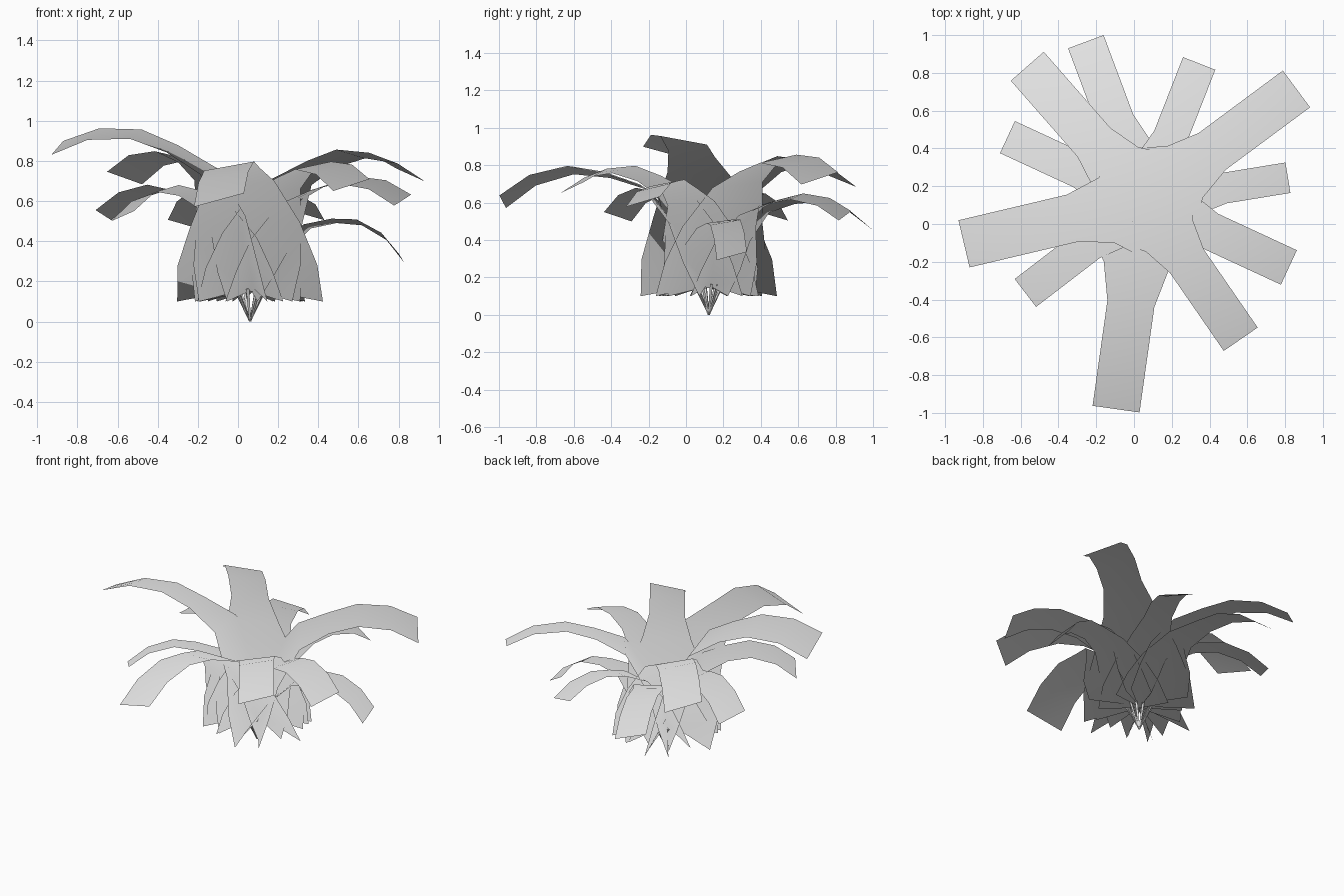
import bpy, bmesh, math
from mathutils import Vector, Matrix

cube = bpy.data.objects.get("Cube")
if cube:
    bpy.data.objects.remove(cube, do_unlink=True)

grey = bpy.data.materials.new("pale grey")
grey.use_nodes = True
grey.diffuse_color = (0.8, 0.8, 0.8, 1)
grey.node_tree.nodes["Principled BSDF"].inputs["Base Color"].default_value = (0.8, 0.8, 0.8, 1)

CENTRE = Vector((0.06, 0.122, 0.1))

# Leaf profile for a full-size leaf: reach, rise, half width
PROFILE = [(0.0, 0.0, 0.365), (0.09, 0.18, 0.35), (0.18, 0.38, 0.275), (0.35, 0.58, 0.172),
           (0.55, 0.645, 0.125), (0.745, 0.67, 0.125), (0.95, 0.615, 0.125), (1.11, 0.5, 0.125)]
FULL = Vector(PROFILE[-1][:2])
NOTCH = Vector((0.005, 0.07))

# Middle of each leaf tip, counter-clockwise from the front, and extra arch
LEAVES = [((-0.095, -0.98, 0.605), 0), ((0.565, -0.61, 0.68), 0), ((0.82, -0.23, 0.605), 0),
          ((0.815, 0.245, 0.315), 0.06), ((0.86, 0.715, 0.73), -0.01), ((0.345, 0.85, 0.53), 0),
          ((-0.255, 0.965, 0.48), 0), ((-0.565, 0.835, 0.715), 0.01), ((-0.67, 0.46, 0.53), 0.04),
          ((-0.90, -0.105, 0.865), -0.015), ((-0.575, -0.365, 0.525), 0.045)]


def finish(bm, name):
    mesh = bpy.data.meshes.new(name)
    bm.to_mesh(mesh)
    bm.free()
    mesh.materials.append(grey)
    obj = bpy.data.objects.new(name, mesh)
    bpy.context.collection.objects.link(obj)
    return mesh


def heading(tip):
    span = Vector(tip) - CENTRE
    return span, Vector((span.x, span.y, 0)).normalized()


def leaf(tip, arch, name):
    """Wide-based arching ribbon, scaled and pitched to reach its tip."""
    span, out = heading(tip)
    side = Vector((-out.y, out.x, 0))
    reach = Vector((span.dot(out), span.z))
    size = reach.length / FULL.length
    pitch = math.atan2(reach.y, reach.x) - math.atan2(FULL.y, FULL.x)
    turn = Matrix.Rotation(pitch, 2)

    def place(p):
        u = p.x / FULL.x
        q = turn @ (p + Vector((0, 4 * arch * u * (1 - u)))) * size
        return CENTRE + out * q.x + Vector((0, 0, q.y))

    bm = bmesh.new()
    previous = None
    for i, (d, h, half) in enumerate(PROFILE):
        middle = place(Vector((d, h)))
        # the blade twists gently towards its tip
        across = (side + Vector((0, 0, 0.045 * max(0, i - 1)))) * half * size
        # the base is notched around its stem
        spine = middle if i else place(NOTCH)
        row = [bm.verts.new(p) for p in (middle - across, spine, middle + across)]
        if previous:
            for k in range(2):
                bm.faces.new((previous[k], row[k], row[k + 1], previous[k + 1]))
        previous = row
    bm.normal_update()
    if sum(f.normal.z for f in bm.faces) < 0:
        bmesh.ops.reverse_faces(bm, faces=bm.faces)
    mesh = finish(bm, name)
    # soft foliage shading: normals point up and lean slightly outwards
    mesh.shade_smooth()
    lean = [Vector((v.co.x - CENTRE.x, v.co.y - CENTRE.y, 3.5)).normalized()
            for v in mesh.vertices]
    mesh.normals_split_custom_set_from_vertices(lean)


def stem(tip, name):
    """Thin three-sided stalk from the root point up into the leaf base."""
    out = heading(tip)[1]
    root = Vector((CENTRE.x, CENTRE.y, 0))
    top = root + out * 0.08 + Vector((0, 0, 0.165))
    axis = top - root
    bm = bmesh.new()
    bmesh.ops.create_cone(bm, cap_ends=True, segments=3, radius1=0.006, radius2=0.009,
                          depth=axis.length)
    bm.transform(Matrix.Translation((root + top) / 2) @ axis.to_track_quat('Z', 'Y').to_matrix().to_4x4())
    for v in bm.verts:
        v.co.z = max(v.co.z, 0)
    finish(bm, name)


for n, (tip, arch) in enumerate(LEAVES, 1):
    leaf(tip, arch, f"leaf_{n}")
    stem(tip, f"stem_{n}")
